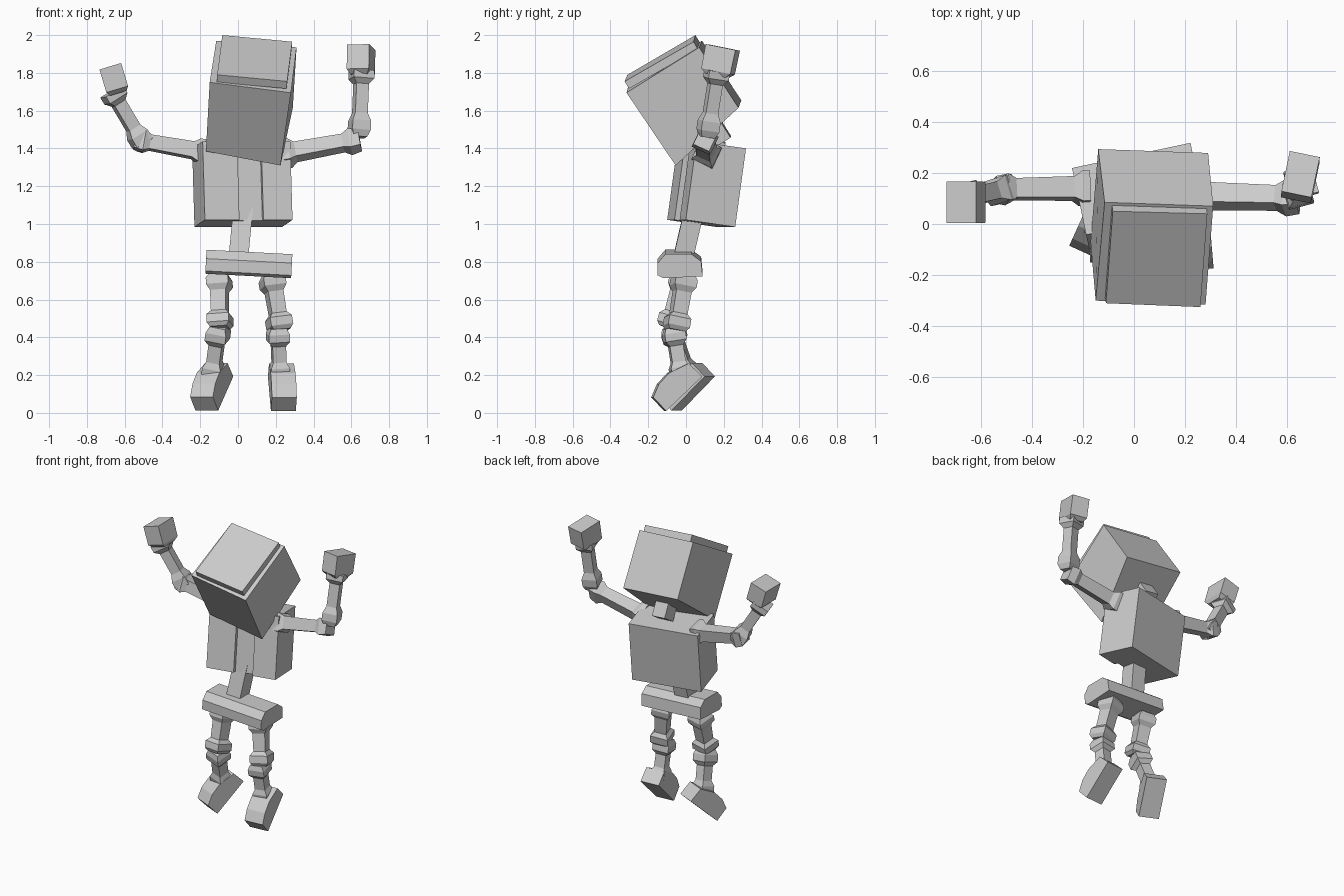
import bpy, bmesh
from math import sin, cos, radians
from mathutils import Vector, Matrix

cube = bpy.data.objects.get("Cube")
if cube:
    bpy.data.objects.remove(cube, do_unlink=True)

grey = bpy.data.materials.new("plain_grey")
grey.use_nodes = True
grey.diffuse_color = (0.6, 0.6, 0.6, 1)
grey.node_tree.nodes["Principled BSDF"].inputs["Base Color"].default_value = (0.6, 0.6, 0.6, 1)


def loft(name, rings):
    """Join equal rings of points with quads and cap both ends."""
    bm = bmesh.new()
    loops = [[bm.verts.new(p) for p in ring] for ring in rings]
    n = len(loops[0])
    for a, b in zip(loops, loops[1:]):
        for i in range(n):
            j = (i + 1) % n
            bm.faces.new((a[i], a[j], b[j], b[i]))
    bm.faces.new(loops[0][::-1])
    bm.faces.new(loops[-1])
    bmesh.ops.recalc_face_normals(bm, faces=bm.faces)
    mesh = bpy.data.meshes.new(name)
    bm.to_mesh(mesh)
    bm.free()
    mesh.materials.append(grey)
    obj = bpy.data.objects.new(name, mesh)
    bpy.context.collection.objects.link(obj)
    return obj


def limb(name, start, end, stations, ref=(0, 1, 0), roll=0):
    """Square-section bar from start to end; stations are (t, half width, half depth)."""
    p, q = Vector(start), Vector(end)
    axis = (q - p).normalized()
    side = Vector(ref).cross(axis).normalized()
    depth = axis.cross(side)
    c, s = cos(radians(roll)), sin(radians(roll))
    side, depth = side * c + depth * s, depth * c - side * s
    rings = []
    for t, *half in stations:
        a, b = half[0], half[-1]
        o = p.lerp(q, t)
        rings.append([o + side * a * i + depth * b * j
                      for i, j in ((-1, -1), (1, -1), (1, 1), (-1, 1))])
    return loft(name, rings)


def box(name, matrix, low, high):
    """Box between two local corners, placed by a matrix."""
    rings = [[matrix @ Vector((x, y, z)) for x, y in
              ((low[0], low[1]), (high[0], low[1]), (high[0], high[1]), (low[0], high[1]))]
             for z in (low[2], high[2])]
    return loft(name, rings)


# Head: tapered block whose face looks up and forward, with a raised plate
face = [(-.115, .085, 1.97), (.31, .07, 1.935), (.28, -.315, 1.695), (-.15, -.30, 1.75)]
back = [(-.14, .293, 1.655), (.29, .278, 1.615), (.225, -.055, 1.31), (-.17, -.07, 1.385)]
loft("head", [face, back])

plate = [Vector(p) for p in
         ((-.083, .05, 2.0), (.287, .04, 1.965), (.26, -.325, 1.755), (-.11, -.31, 1.79))]
normal = (plate[1] - plate[0]).cross(plate[3] - plate[0]).normalized()
if normal.z < 0:
    normal = -normal
loft("face_plate", [plate, [p - normal * 0.045 for p in plate]])

limb("neck", (.057, .09, 1.603), (.045, .195, 1.435),
     [(0, .05), (1, .05)], ref=(.07, .85, .53))

# Torso: leaning, turned block with two front flaps
torso = (Matrix.Translation((.023, .109, 1.211)) @ Matrix.Rotation(radians(12), 4, 'Z')
         @ Matrix.Rotation(radians(-8), 4, 'X'))
box("torso", torso, (-.237, -.105, -.21), (.237, .135, .21))
box("right_flap", torso, (-.237, -.135, -.21), (-.05, -.1, .21))
box("left_flap", torso, (.08, -.135, -.21), (.237, -.1, .21))

limb("spine", (0, -.02, .8), (.027, .045, 1.08), [(0, .052), (1, .052)])

# Pelvis: chamfered bar across the hips
profile = [(-.15, -.05), (-.15, .015), (-.11, .062), (.03, .062),
           (.08, .025), (.088, -.055), (-.12, -.065)]
tilt = Matrix.Translation((.055, 0, .79)) @ Matrix.Rotation(radians(3), 4, 'Y')
loft("pelvis", [[tilt @ Vector((x, y, z)) for y, z in profile] for x in (-.225, .23)])

# Legs
thigh = [(0, .042), (.1, .06), (.22, .06), (.32, .042),
         (.7, .04), (.78, .06), (.93, .06), (1, .045)]
shin = [(0, .042), (.12, .056), (.28, .056), (.38, .036),
        (.72, .036), (.84, .05), (1, .05)]
limb("right_thigh", (-.10, -.01, .735), (-.095, -.09, .45), thigh, roll=12)
limb("right_shin", (-.10, -.08, .46), (-.135, .01, .2), shin, roll=12)
limb("left_thigh", (.175, -.005, .735), (.225, -.055, .435), thigh, roll=-15)
limb("left_shin", (.21, -.07, .45), (.22, -.03, .2), shin, roll=-8)

# Feet: boot profile (forward, up) pointing steeply down
boot = [(0, 0), (-.265, 0), (-.26, .1), (-.15, .135), (-.07, .13), (0, .1)]


def foot(name, toe, forward):
    f = Vector(forward).normalized()
    side = f.cross(Vector((0, 0, 1))).normalized()
    up = side.cross(f)
    loft(name, [[Vector(toe) + f * a + up * h + side * s for a, h in boot]
                for s in (-.066, .066)])


foot("right_foot", (-.165, -.05, .012), (-.3, -.66, -.68))
foot("left_foot", (.24, -.11, .01), (.06, -.72, -.69))

# Arms
upper = [(0, .06), (.08, .06), (.16, .042), (.78, .038), (.87, .054), (1, .046)]
lower = [(0, .036), (.1, .05), (.24, .05), (.36, .034),
         (.8, .034), (.88, .056), (1, .056)]
limb("right_upper_arm", (-.18, .14, 1.38), (-.545, .135, 1.445), upper, roll=10)
limb("right_forearm", (-.49, .14, 1.40), (-.668, .10, 1.70), lower, roll=15)
limb("left_upper_arm", (.24, .11, 1.37), (.645, .10, 1.445), upper, roll=-25)
limb("left_forearm", (.64, .11, 1.46), (.655, .165, 1.81), lower, roll=15)

# Hands: blocks narrowing towards the wrist
hand = [(0, .045, .055), (.15, .06, .08), (1, .06, .082)]
limb("right_hand", (-.633, .085, 1.692), (-.676, .085, 1.835), hand)
limb("left_hand", (.65, .165, 1.785), (.652, .195, 1.935), hand, ref=(.2, .98, 0))
